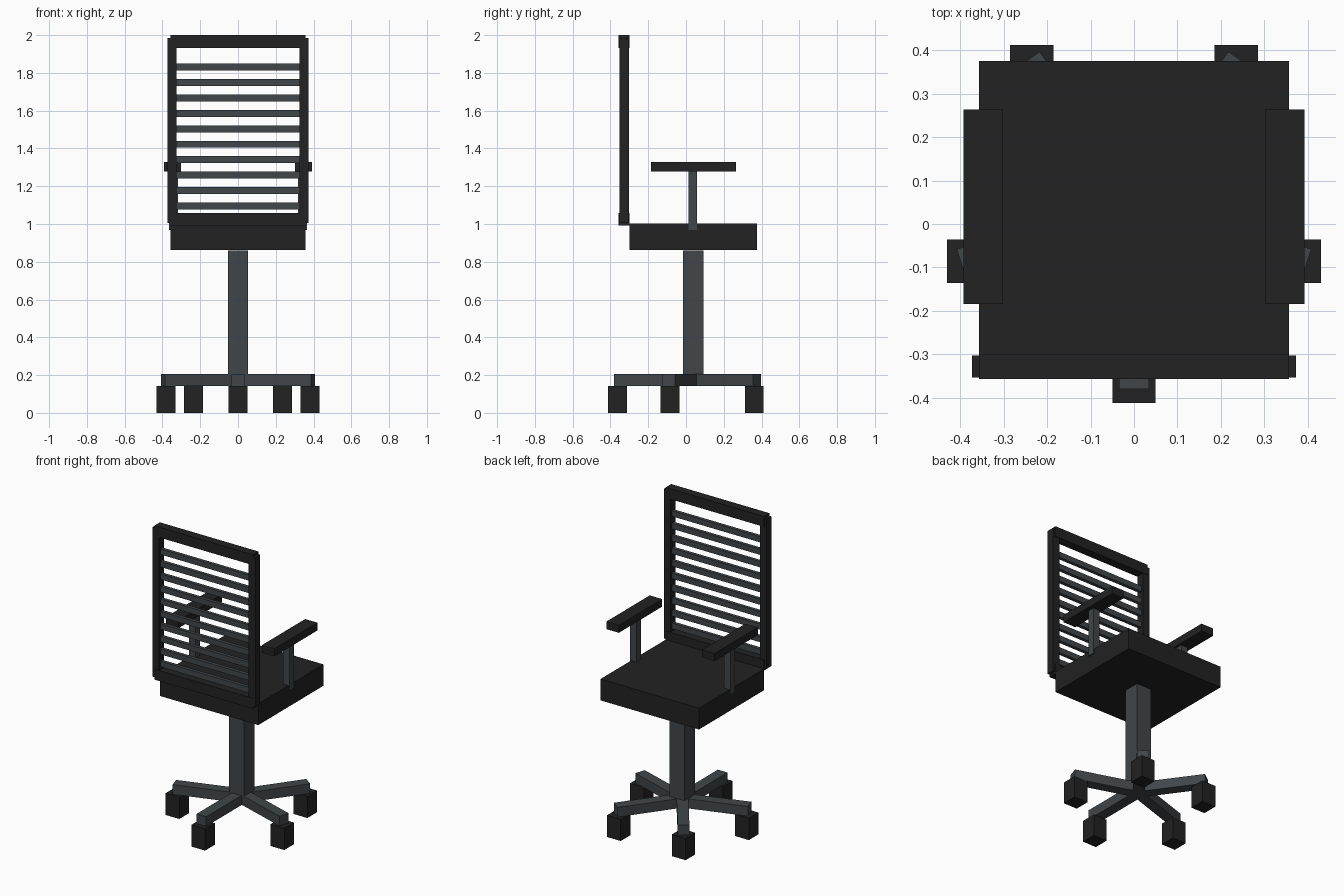
import bpy
import math

cube = bpy.data.objects.get("Cube")
if cube:
    bpy.data.objects.remove(cube, do_unlink=True)


def material(name, colour):
    m = bpy.data.materials.new(name)
    m.use_nodes = True
    m.diffuse_color = (*colour, 1)
    m.node_tree.nodes["Principled BSDF"].inputs["Base Color"].default_value = (*colour, 1)
    return m


black = material("black plastic", (0.016, 0.016, 0.016))
steel = material("grey steel", (0.052, 0.061, 0.068))


def box(name, centre, size, mat, turn=0):
    bpy.ops.mesh.primitive_cube_add(size=1, location=centre, rotation=(0, 0, turn))
    ob = bpy.context.object
    ob.name = name
    ob.scale = size
    ob.data.materials.append(mat)
    return ob


MID = 0.038      # y of the column and seat centre
BACK = -0.328    # y of the backrest

# Seat and column
box("seat", (0, MID, 0.932), (0.714, 0.675, 0.14), black)
box("column", (0, MID, 0.53), (0.108, 0.108, 0.66), steel)

# Five-legged base with square casters
for i in range(5):
    a = math.radians(-90 + 72 * i)
    dx, dy = math.cos(a), math.sin(a)
    box("base_leg", (dx * 0.209, MID + dy * 0.209, 0.174), (0.418, 0.07, 0.063), steel, a)
    box("caster", (dx * 0.4, MID + dy * 0.4, 0.071), (0.1, 0.1, 0.142), black)

# Backrest frame
box("back_top_rail", (0, BACK, 1.966), (0.714, 0.057, 0.068), black)
box("back_bottom_rail", (0, BACK, 1.025), (0.714, 0.057, 0.068), black)

# Mirrored parts
for side, s in (("left", 1), ("right", -1)):
    box(side + "_back_post", (s * 0.349, BACK, 1.495), (0.048, 0.05, 0.98), black)
    box(side + "_arm_post", (s * 0.341, 0.036, 1.124), (0.047, 0.047, 0.31), steel)
    box(side + "_armrest", (s * 0.347, 0.04, 1.302), (0.09, 0.448, 0.05), black)

# Backrest slats
for i in range(10):
    box("back_slat", (0, BACK, 1.095 + 0.0818 * i), (0.66, 0.022, 0.037), steel)
